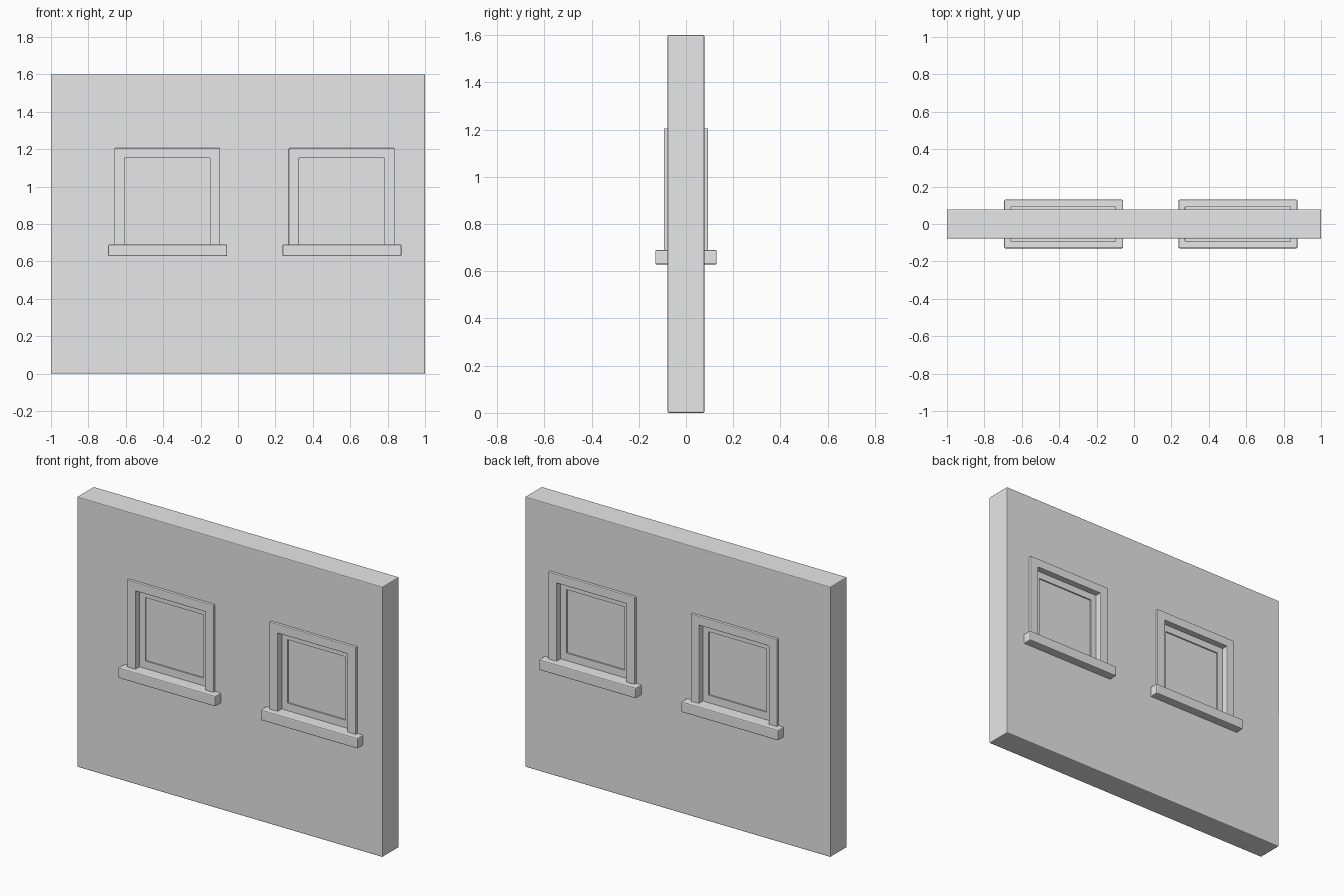
import bpy
import bmesh
import math

default_cube = bpy.data.objects.get("Cube")
if default_cube:
    bpy.data.objects.remove(default_cube, do_unlink=True)

# One plain grey for everything
grey = bpy.data.materials.new("plain_grey")
grey.use_nodes = True
grey.diffuse_color = (0.8, 0.8, 0.8, 1)
grey.node_tree.nodes["Principled BSDF"].inputs["Base Color"].default_value = (0.8, 0.8, 0.8, 1)


def rect(cx, half, z0, z1):
    return [(cx - half, z0), (cx + half, z0), (cx + half, z1), (cx - half, z1)]


def extrude(name, outline, half_depth, bevel=0.004):
    """Extrude an x-z outline equally to the front and back."""
    bm = bmesh.new()
    face = bm.faces.new([bm.verts.new((x, -half_depth, z)) for x, z in outline])
    moved = bmesh.ops.extrude_face_region(bm, geom=[face])["geom"]
    verts = [v for v in moved if isinstance(v, bmesh.types.BMVert)]
    bmesh.ops.translate(bm, verts=verts, vec=(0, 2 * half_depth, 0))
    bmesh.ops.recalc_face_normals(bm, faces=bm.faces)
    mesh = bpy.data.meshes.new(name)
    bm.to_mesh(mesh)
    bm.free()
    mesh.materials.append(grey)
    obj = bpy.data.objects.new(name, mesh)
    bpy.context.collection.objects.link(obj)
    if bevel:
        soften(obj, bevel)
    return obj


def soften(obj, width):
    mod = obj.modifiers.new("rounded_edges", "BEVEL")
    mod.width = width
    mod.segments = 2
    mod.limit_method = "ANGLE"
    mod.angle_limit = math.radians(40)


def cut(obj, cutter):
    mod = obj.modifiers.new("opening", "BOOLEAN")
    mod.operation = "DIFFERENCE"
    mod.solver = "EXACT"
    mod.object = cutter
    cutter.hide_render = True
    cutter.display_type = "WIRE"
    cutter.hide_set(True)


wall = extrude("wall", rect(0, 1, 0, 1.6), 0.078, 0)

for side, cx in (("right", -0.378), ("left", 0.554)):
    # Wall opening, its edges buried in the trim and sill
    cut(wall, extrude(side + "_opening_cutter", rect(cx, 0.255, 0.66, 1.18), 0.3, 0))

    # Three-sided trim lining the opening
    out, inn, low, head, top = 0.283, 0.228, 0.68, 1.152, 1.205
    extrude(side + "_window_trim",
            [(cx - out, low), (cx - inn, low), (cx - inn, head), (cx + inn, head),
             (cx + inn, low), (cx + out, low), (cx + out, top), (cx - out, top)], 0.094)

    # Sill projecting on both faces
    extrude(side + "_window_sill", rect(cx + 0.002, 0.318, 0.628, 0.69), 0.13, 0.006)

    # Sash: four bars around the pane
    for name, bar in (("bottom", rect(cx, 0.24, 0.67, 0.735)),
                      ("top", rect(cx, 0.24, 1.11, 1.165)),
                      ("right", rect(cx - 0.215, 0.025, 0.67, 1.165)),
                      ("left", rect(cx + 0.215, 0.025, 0.67, 1.165))):
        extrude(f"{side}_sash_{name}_bar", bar, 0.056, 0)
    extrude(side + "_window_pane", rect(cx, 0.2, 0.72, 1.12), 0.048, 0)

soften(wall, 0.005)
